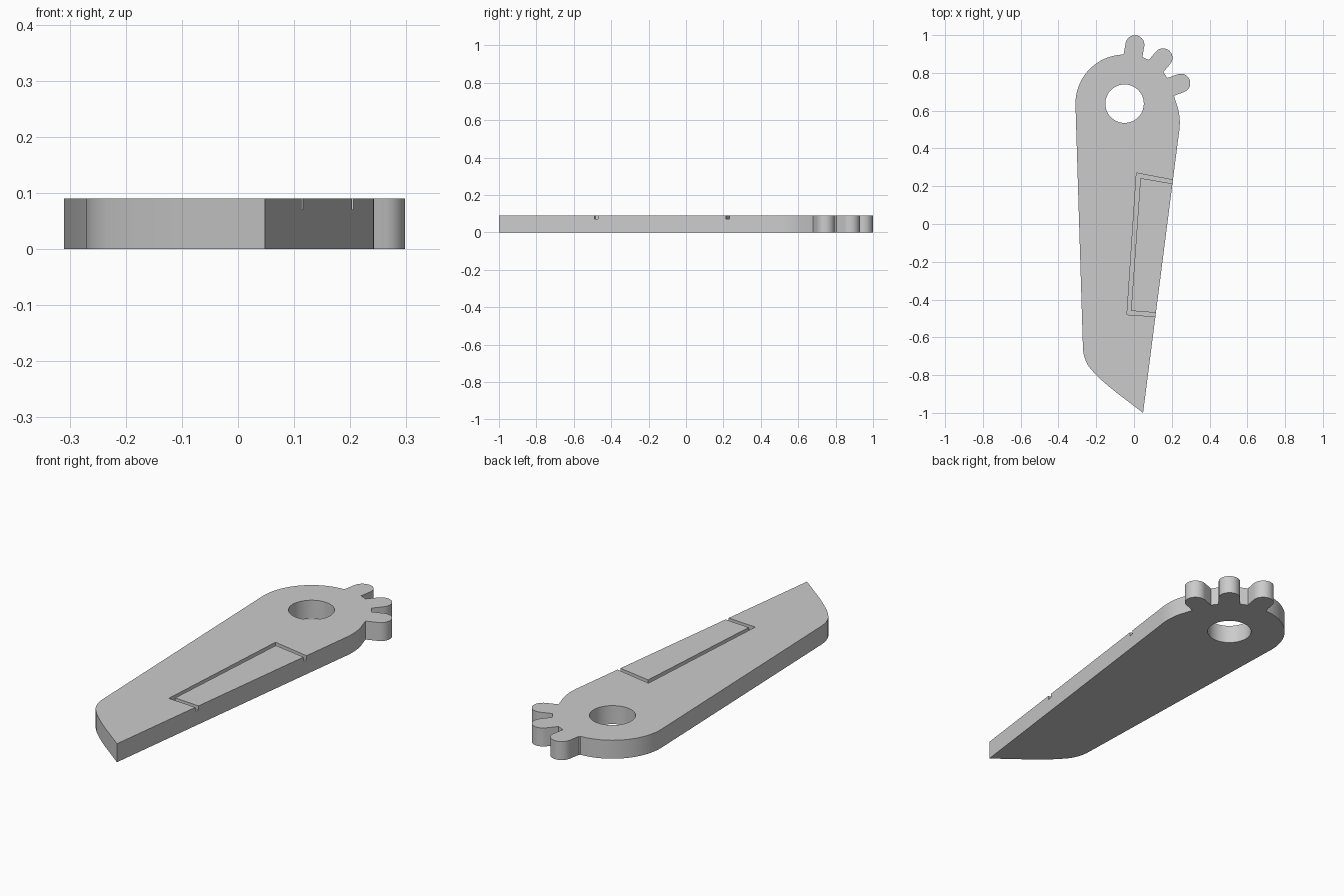
import bpy, bmesh, math
from mathutils import Vector

cube = bpy.data.objects.get("Cube")
if cube:
    bpy.data.objects.remove(cube, do_unlink=True)

THICK = 0.09
HUB = Vector((-0.05, 0.637))
HUB_R = 0.26
TOOTH_R = 0.05
TOOTH_REACH = 0.317

grey = bpy.data.materials.new("plain grey")
grey.use_nodes = True
grey.diffuse_color = (0.6, 0.6, 0.6, 1)
grey.node_tree.nodes["Principled BSDF"].inputs["Base Color"].default_value = (0.6, 0.6, 0.6, 1)


def polar(angle, radius):
    a = math.radians(angle)
    return Vector((math.cos(a), math.sin(a))) * radius


def arc(centre, radius, start, end, steps):
    return [centre + polar(start + (end - start) * i / steps, radius) for i in range(steps + 1)]


def bezier(a, b, c, steps):
    a, b, c = Vector(a), Vector(b), Vector(c)
    ts = [i / steps for i in range(steps + 1)]
    return [a * (1 - t) ** 2 + b * 2 * t * (1 - t) + c * t * t for t in ts]


def prism(name, outline, z0, z1):
    bm = bmesh.new()
    base = bm.faces.new([bm.verts.new((p[0], p[1], z0)) for p in outline])
    top = bmesh.ops.extrude_face_region(bm, geom=[base])["geom"]
    bmesh.ops.translate(bm, vec=(0, 0, z1 - z0),
                        verts=[g for g in top if isinstance(g, bmesh.types.BMVert)])
    bmesh.ops.recalc_face_normals(bm, faces=bm.faces)
    mesh = bpy.data.meshes.new(name)
    bm.to_mesh(mesh)
    bm.free()
    mesh.materials.append(grey)
    obj = bpy.data.objects.new(name, mesh)
    bpy.context.collection.objects.link(obj)
    return obj


def tooth(angle):
    # straight flanks from the hub with a rounded tip, traced clockwise
    side = polar(angle + 90, TOOTH_R)
    root = HUB + polar(angle, HUB_R)
    tip = arc(HUB + polar(angle, TOOTH_REACH), TOOTH_R, angle + 90, angle - 90, 14)
    return [root + side] + tip + [root - side]


# Lever outline, clockwise from the pointed end
outline = [Vector((0.048, -1.0))]
outline += bezier((-0.09, -0.895), (-0.16, -0.84), (-0.205, -0.795), 4)
outline += bezier((-0.235, -0.76), (-0.265, -0.72), (-0.27, -0.665), 6)
outline += arc(HUB, HUB_R, 180, 92, 24)
for angle in (80, 50, 20):
    outline += tooth(angle)
outline += bezier((0.232, 0.615), (0.25, 0.55), (0.237, 0.475), 8)
lever = prism("lever_plate", outline, 0, THICK)

# Cutters: pivot hole and the shallow three-sided groove
hole = prism("pivot_hole_cutter", arc(HUB, 0.102, 0, 352.5, 47), -0.1, 0.2)
groove_path = [(0.269, 0.221), (0.013, 0.27), (-0.037, -0.48), (0.188, -0.495),
               (0.185, -0.475), (-0.016, -0.46), (0.034, 0.243), (0.254, 0.205)]
groove = prism("groove_cutter", groove_path, 0.07, 0.2)

bpy.ops.object.select_all(action='DESELECT')
bpy.context.view_layer.objects.active = lever
lever.select_set(True)
for cutter in (hole, groove):
    mod = lever.modifiers.new("cut", 'BOOLEAN')
    mod.operation = 'DIFFERENCE'
    mod.solver = 'EXACT'
    mod.object = cutter
    bpy.ops.object.modifier_apply(modifier=mod.name)
    bpy.data.objects.remove(cutter, do_unlink=True)

bpy.ops.object.shade_smooth_by_angle(angle=math.radians(25))
